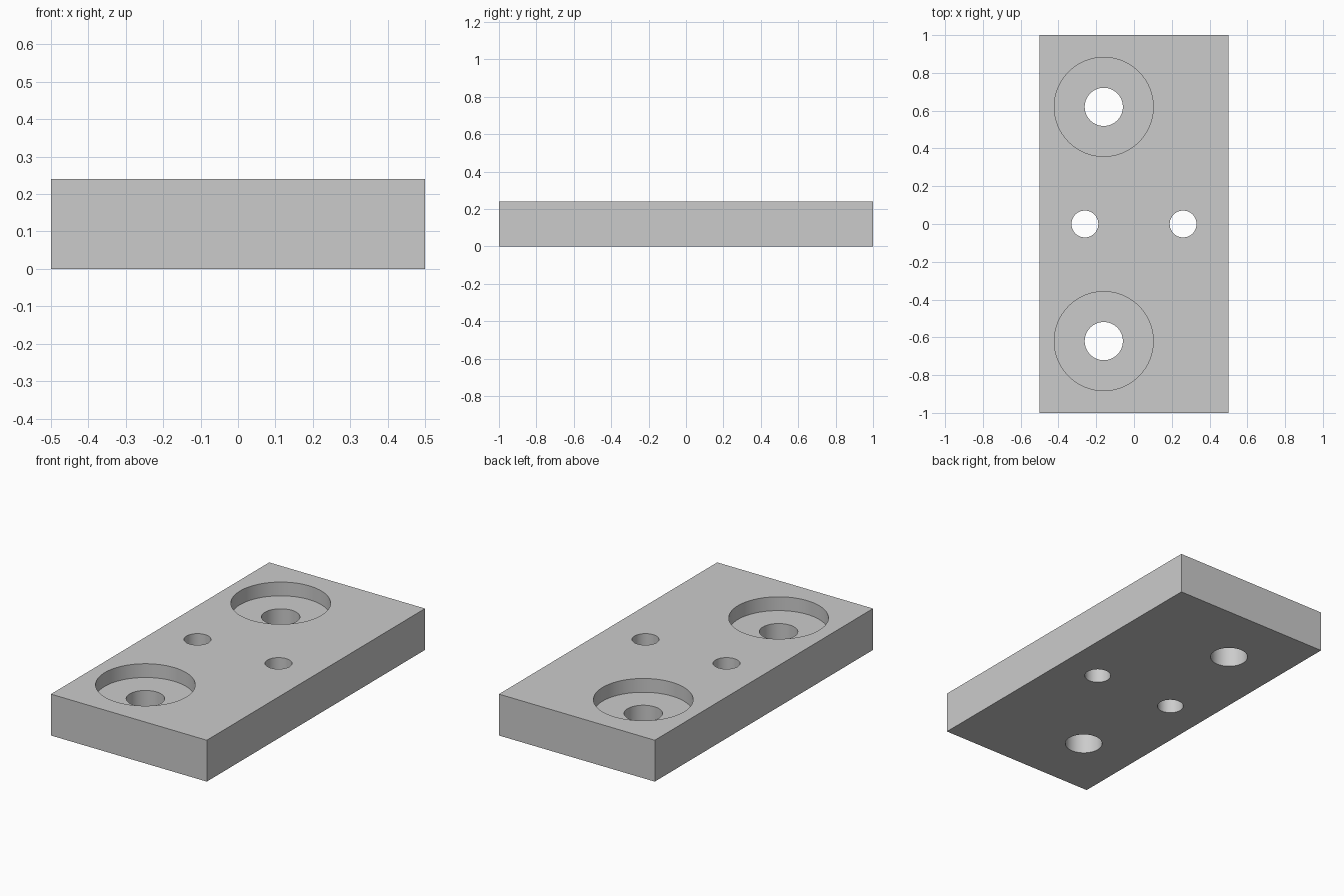
import bpy
import math

if "Cube" in bpy.data.objects:
    bpy.data.objects.remove(bpy.data.objects["Cube"], do_unlink=True)

WIDTH, LENGTH, HEIGHT = 1.0, 2.0, 0.24
BORE_DEPTH = 0.08

# Single grey material
grey = bpy.data.materials.new("plain_grey")
grey.use_nodes = True
colour = (0.6, 0.6, 0.6, 1)
grey.diffuse_color = colour
grey.node_tree.nodes["Principled BSDF"].inputs["Base Color"].default_value = colour

# Rectangular plate
bpy.ops.mesh.primitive_cube_add(size=1, location=(0, 0, HEIGHT / 2))
plate = bpy.context.object
plate.name = "mounting_plate"
plate.scale = (WIDTH, LENGTH, HEIGHT)
bpy.ops.object.transform_apply(location=True, rotation=False, scale=True)
plate.data.materials.append(grey)


def drill(x, y, radius, bottom):
    """Cut a round hole from above the plate down to the given height."""
    top = HEIGHT + 0.1
    bpy.ops.mesh.primitive_cylinder_add(
        vertices=96, radius=radius, depth=top - bottom,
        location=(x, y, (top + bottom) / 2))
    cutter = bpy.context.object
    cutter.name = "hole_cutter"
    cutter.hide_render = True
    cutter.data.materials.append(grey)
    cut = plate.modifiers.new("hole", "BOOLEAN")
    cut.operation = "DIFFERENCE"
    cut.solver = "EXACT"
    cut.object = cutter
    bpy.context.view_layer.objects.active = plate
    bpy.ops.object.modifier_apply(modifier=cut.name)
    bpy.data.objects.remove(cutter, do_unlink=True)


for side in (-1, 1):
    # Counterbored bolt holes near the ends
    drill(-0.16, side * 0.62, 0.262, HEIGHT - BORE_DEPTH)
    drill(-0.16, side * 0.62, 0.101, -0.1)
    # Small pin holes across the middle
    drill(side * 0.26, 0, 0.071, -0.1)

# Smooth hole walls, crisp rims
bpy.ops.object.select_all(action="DESELECT")
plate.select_set(True)
bpy.context.view_layer.objects.active = plate
bpy.ops.object.shade_smooth_by_angle(angle=math.radians(30))
